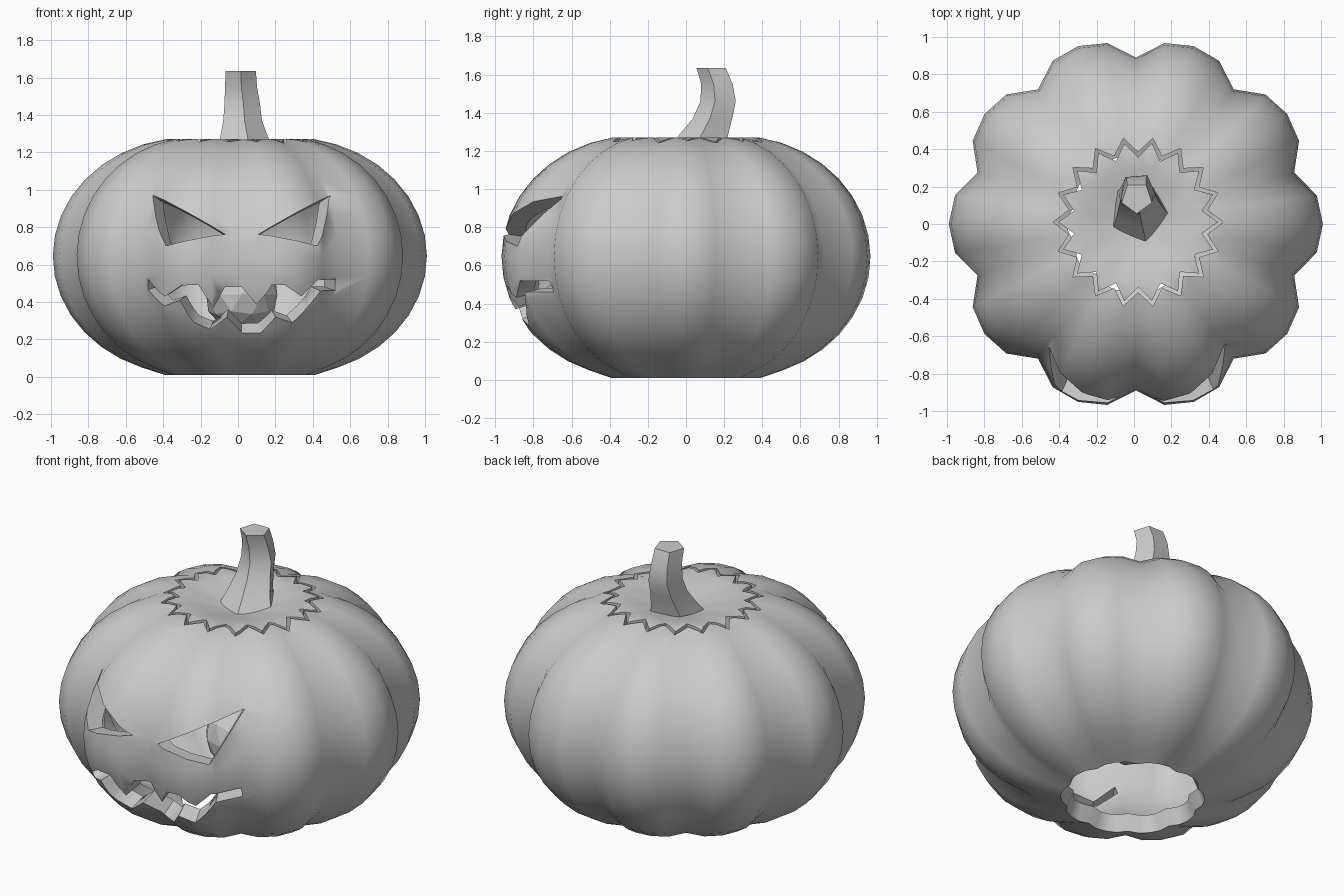
import bpy, bmesh
from math import sin, cos, pi, radians, asin
from mathutils import Vector
from mathutils.bvhtree import BVHTree

if "Cube" in bpy.data.objects:
    bpy.data.objects.remove(bpy.data.objects["Cube"])

CX = 0.01           # body axis, very slightly off centre
SEG = 40            # 10 lobes, 4 segments each


def finish(name, bm):
    bmesh.ops.recalc_face_normals(bm, faces=bm.faces)
    me = bpy.data.meshes.new(name)
    bm.to_mesh(me)
    ob = bpy.data.objects.new(name, me)
    bpy.context.collection.objects.link(ob)
    return ob


def bridge(bm, a, b):
    n = len(a)
    for i in range(n):
        j = (i + 1) % n
        bm.faces.new((a[i], a[j], b[j], b[i]))


def apply_all(ob):
    bpy.ops.object.select_all(action='DESELECT')
    bpy.context.view_layer.objects.active = ob
    ob.select_set(True)
    for m in list(ob.modifiers):
        bpy.ops.object.modifier_apply(modifier=m.name)


def smooth(ob, deg):
    bpy.ops.object.select_all(action='DESELECT')
    bpy.context.view_layer.objects.active = ob
    ob.select_set(True)
    bpy.ops.object.shade_smooth_by_angle(angle=radians(deg))


# lobed body: rounded profile, open at the bottom, dished at the top
profile = []
t0, t1 = -radians(79.5), radians(80)
for k in range(17):
    t = t0 + (t1 - t0) * k / 16
    profile.append((0.27 + 0.73 * cos(t), 0.645 + 0.635 * sin(t), 1.0))
profile[0] = (0.40, 0.01, 0.6)
profile += [(0.31, 1.265, 0.7), (0.21, 1.245, 0.5), (0.10, 1.22, 0.2)]

bm = bmesh.new()
rings = []
for r, z, g in profile:
    ring = []
    for i in range(SEG):
        a = 2 * pi * i / SEG
        lobe = abs(cos(5 * a)) ** 0.6
        rr = r * (1 - 0.11 * g * (1 - lobe))
        ring.append(bm.verts.new((CX * (2 - r) + rr * cos(a) - CX * (1 - r), rr * sin(a), z)))
    rings.append(ring)
for a, b in zip(rings, rings[1:]):
    bridge(bm, a, b)
tip = bm.verts.new((CX, 0, 1.21))
for i in range(SEG):
    bm.faces.new((rings[-1][i], rings[-1][(i + 1) % SEG], tip))
bm.normal_update()
tree = BVHTree.FromBMesh(bm)
body = finish("pumpkin_shell", bm)
sol = body.modifiers.new("wall", 'SOLIDIFY')
sol.thickness = 0.10
sol.offset = -1

cutters = []


def add_cutter(ob):
    ob.hide_render = True
    cutters.append(ob)
    m = body.modifiers.new(ob.name, 'BOOLEAN')
    m.operation = 'DIFFERENCE'
    m.solver = 'EXACT'
    m.object = ob


# face openings: front outline projected on the body, tapered to its middle
def face_cutter(name, outline):
    mid = Vector((CX, 0, 0.65))
    bm = bmesh.new()
    near, far = [], []
    for x, z in outline:
        hit = tree.ray_cast(Vector((x, -3, z)), Vector((0, 1, 0)))[0]
        d = hit - mid
        near.append(bm.verts.new(mid + d * 0.62))
        far.append(bm.verts.new(mid + d * 1.4))
    bridge(bm, near, far)
    caps = [bm.faces.new(near), bm.faces.new(far)]
    bmesh.ops.triangulate(bm, faces=caps)
    add_cutter(finish(name, bm))


for side in (-1, 1):
    face_cutter("eye_cutter", [(0.02 + side * x, z) for x, z in
                               ((0.475, 0.97), (0.405, 0.70), (0.09, 0.762))])
face_cutter("mouth_cutter", [
    (-.48, .52), (-.39, .43), (-.30, .49), (-.21, .49), (-.13, .37), (-.07, .48),
    (.02, .48), (.10, .385), (.18, .49), (.25, .49), (.34, .43), (.43, .52), (.52, .52),
    (.52, .46), (.44, .46), (.37, .37), (.29, .29), (.20, .32), (.12, .235),
    (.02, .235), (-.06, .32), (-.15, .255), (-.235, .29), (-.31, .41), (-.39, .38), (-.48, .465)])

# zigzag slit that separates the lid
bm = bmesh.new()
loops = []
for dr, z in ((0.0, 1.0), (0.0, 1.4), (-0.028, 1.4), (-0.028, 1.0)):
    loop = []
    for i in range(36):
        a = 2 * pi * i / 36
        r = (0.455 if i % 2 == 0 else 0.375) + dr
        loop.append(bm.verts.new((0.022 + r * cos(a), 0.01 + r * sin(a), z)))
    loops.append(loop)
for k in range(4):
    bridge(bm, loops[k], loops[(k + 1) % 4])
add_cutter(finish("lid_cutter", bm))

apply_all(body)
for c in cutters:
    bpy.data.objects.remove(c)
smooth(body, 60)

# five-sided bent stem: centre x, centre y, height, radius, twist
bm = bmesh.new()
rings = []
for x, y, z, r, tw in ((.03, .05, 1.19, .175, -77), (.025, .095, 1.28, .137, -79),
                       (.02, .145, 1.37, .11, -82), (.02, .175, 1.46, .10, -85),
                       (.015, .17, 1.55, .09, -88), (.015, .14, 1.635, .085, -90)):
    rings.append([bm.verts.new((x + r * cos(radians(tw + 72 * i)),
                                y + r * sin(radians(tw + 72 * i)), z)) for i in range(5)])
for a, b in zip(rings, rings[1:]):
    bridge(bm, a, b)
bm.faces.new(rings[-1])
bm.faces.new(rings[0][::-1])
smooth(finish("stem", bm), 35)

# faceted light inside the body
bm = bmesh.new()
bmesh.ops.create_icosphere(bm, subdivisions=2, radius=0.2)
bmesh.ops.translate(bm, verts=bm.verts, vec=(0.02, 0, 0.44))
finish("inner_light", bm)
